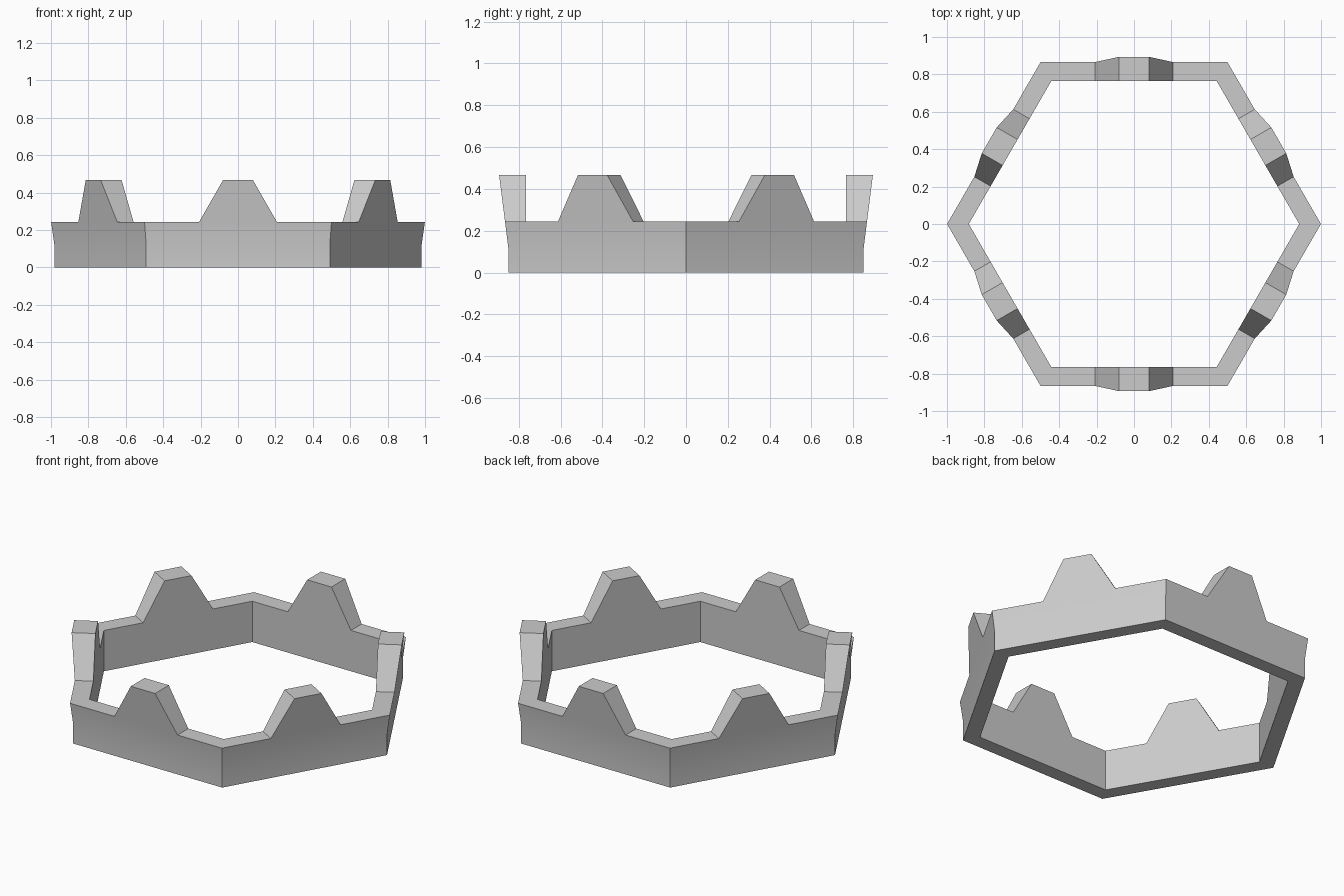
import bpy, bmesh
from math import pi, sqrt
from mathutils import Matrix

cube = bpy.data.objects.get("Cube")
if cube:
    bpy.data.objects.remove(cube, do_unlink=True)

# Main dimensions
SIDES = 6
FLARE_Z, RIM_Z, TOP_Z = 0.12, 0.243, 0.467
INNER = 0.765
BASE_HALF, TOP_HALF = 0.208, 0.08


def outer(z):
    """Distance from the axis to the outer wall: upright, then flaring out."""
    return 0.85 + max(0, z - FLARE_Z) * 0.1265


def corner(apothem):
    return apothem / sqrt(3)


def contour(apothem):
    """Top edge of one wall, with its raised tooth, as (x, z) pairs."""
    half = [(corner(apothem), RIM_Z), (BASE_HALF, RIM_Z), (TOP_HALF, TOP_Z)]
    return [(-x, z) for x, z in half] + half[::-1]


def add_wall(bm, turn):
    def face(points):
        bm.faces.new([bm.verts.new(turn @ Matrix.Translation(p).translation)
                      for p in points])

    low, mid = outer(0), outer(FLARE_Z)
    out_top = [(x, -outer(z), z) for x, z in contour(outer(RIM_Z))]
    in_top = [(x, -INNER, z) for x, z in contour(INNER)]
    c, i = corner(low), corner(INNER)

    # Outer wall: upright band and flared panel with tooth
    face([(-c, -low, 0), (c, -low, 0), (c, -mid, FLARE_Z), (-c, -mid, FLARE_Z)])
    face([(-c, -mid, FLARE_Z), (c, -mid, FLARE_Z)] + out_top[::-1])
    # Inner wall and underside
    face([(i, -INNER, 0), (-i, -INNER, 0)] + in_top)
    face([(-c, -low, 0), (-i, -INNER, 0), (i, -INNER, 0), (c, -low, 0)])
    # Rim and tooth edges
    for k in range(len(out_top) - 1):
        face([out_top[k], out_top[k + 1], in_top[k + 1], in_top[k]])


# Hexagonal ring of six walls
bm = bmesh.new()
for n in range(SIDES):
    add_wall(bm, Matrix.Rotation(2 * pi * n / SIDES, 3, 'Z'))
bmesh.ops.remove_doubles(bm, verts=bm.verts, dist=0.001)
bmesh.ops.recalc_face_normals(bm, faces=bm.faces)
mesh = bpy.data.meshes.new("battlement_ring")
bm.to_mesh(mesh)
bm.free()

ring = bpy.data.objects.new("battlement_ring", mesh)
bpy.context.collection.objects.link(ring)

# Plain grey
grey = bpy.data.materials.new("light_grey")
grey.use_nodes = True
colour = (0.6, 0.6, 0.6, 1)
grey.diffuse_color = colour
grey.node_tree.nodes["Principled BSDF"].inputs["Base Color"].default_value = colour
mesh.materials.append(grey)

bpy.ops.object.select_all(action='DESELECT')
ring.select_set(True)
bpy.context.view_layer.objects.active = ring
bpy.ops.object.shade_smooth_by_angle()
